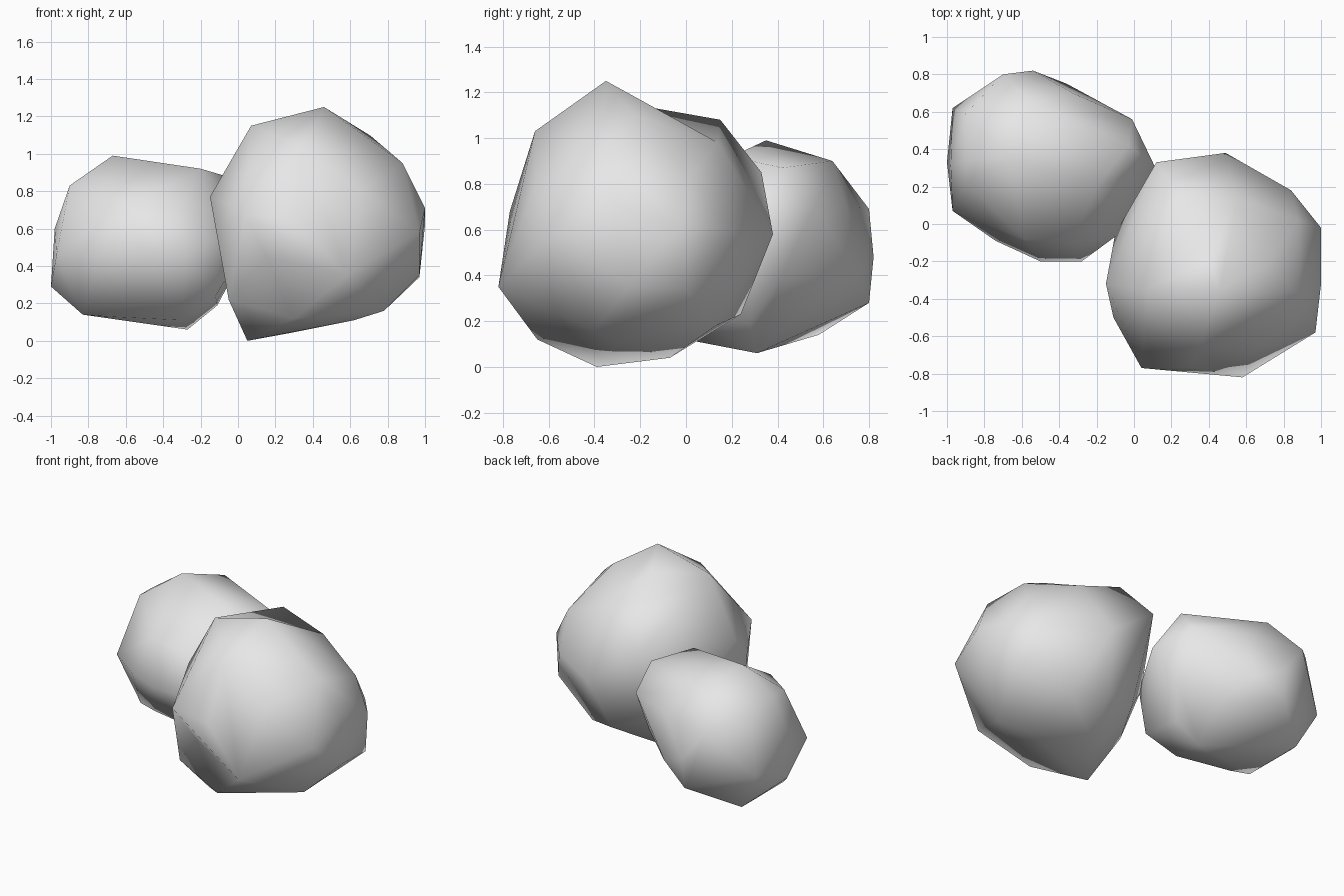
import bpy
import bmesh
import math
from mathutils import Vector
from mathutils.geometry import intersect_point_line

default_cube = bpy.data.objects.get("Cube")
if default_cube:
    bpy.data.objects.remove(default_cube, do_unlink=True)

# One pale stone colour
stone = bpy.data.materials.new("pale_grey_stone")
stone.use_nodes = True
stone_colour = (0.8, 0.8, 0.8, 1)
stone.diffuse_color = stone_colour
stone.node_tree.nodes["Principled BSDF"].inputs["Base Color"].default_value = stone_colour


def position_along(edge, point):
    """Fraction along an edge that lies closest to a point."""
    start, end = (vert.co for vert in edge.verts)
    return min(max(intersect_point_line(point, start, end)[1], 0.1), 0.9)


def distance_to(edge, point):
    start, end = (vert.co for vert in edge.verts)
    return (start.lerp(end, position_along(edge, point)) - point).length


def press_dent(bm, point):
    """Split the nearest ridge and push its new vertex into the stone."""
    edge = min(bm.edges, key=lambda e: distance_to(e, point))
    faces = list(edge.link_faces)
    opposite = [next(v for v in face.verts if v not in edge.verts) for face in faces]
    vert = bmesh.utils.edge_split(edge, edge.verts[0], position_along(edge, point))[1]
    for face, far_vert in zip(faces, opposite):
        bmesh.utils.face_split(face, vert, far_vert)
    vert.co = point


def make_rock(name, centre, radii, corners, dents=()):
    """Stretch a skin over a rounded core and its protruding corners."""
    corners = [Vector(corner) for corner in corners]

    # Rounded core, thinned out wherever a corner takes over
    bm = bmesh.new()
    bmesh.ops.create_icosphere(bm, subdivisions=2, radius=1)
    bmesh.ops.scale(bm, vec=Vector(radii), verts=bm.verts[:])
    bmesh.ops.translate(bm, vec=Vector(centre), verts=bm.verts[:])
    core = [vert.co.copy() for vert in bm.verts
            if min((vert.co - corner).length for corner in corners) > 0.26]
    bm.clear()

    # Skin
    for point in corners + core:
        bm.verts.new(point)
    bmesh.ops.convex_hull(bm, input=bm.verts[:])
    loose = [vert for vert in bm.verts if not vert.link_faces]
    bmesh.ops.delete(bm, geom=loose, context='VERTS')
    for dent in dents:
        press_dent(bm, Vector(dent))
    bmesh.ops.recalc_face_normals(bm, faces=bm.faces[:])

    mesh = bpy.data.meshes.new(name)
    bm.to_mesh(mesh)
    bm.free()
    mesh.materials.append(stone)
    rock = bpy.data.objects.new(name, mesh)
    bpy.context.collection.objects.link(rock)

    # Soft shading, keeping only the hardest ridges crisp
    bpy.ops.object.select_all(action='DESELECT')
    rock.select_set(True)
    bpy.context.view_layer.objects.active = rock
    bpy.ops.object.shade_smooth_by_angle(angle=math.radians(60))


# Larger rock: peak and rim, waist with its front ledge, then underside
make_rock("large_rock", (0.43, -0.22, 0.62), (0.53, 0.55, 0.56), [
    (0.46, -0.35, 1.25), (0.07, -0.35, 1.15), (0.24, 0.15, 1.08),
    (0.35, -0.66, 1.03), (0.55, 0.14, 0.98), (0.88, -0.37, 0.95),
    (0.88, 0.02, 0.83), (0.12, 0.33, 0.85), (-0.15, -0.32, 0.77),
    (0.66, -0.66, 0.8), (1, -0.32, 0.71), (1, -0.02, 0.62),
    (0.04, -0.77, 0.68), (0.31, -0.765, 0.64), (0.49, 0.38, 0.58),
    (0.84, 0.18, 0.6), (-0.11, -0.5, 0.55), (-0.1, -0.05, 0.55),
    (0.97, -0.58, 0.58), (0.58, -0.82, 0.35), (0.97, -0.25, 0.35),
    (0.97, 0, 0.34), (0.4, 0.24, 0.23), (-0.05, -0.56, 0.22),
    (-0.04, -0.18, 0.24), (0.62, 0.13, 0.18), (0.78, -0.4, 0.16),
    (0.3, -0.65, 0.12), (0.62, -0.3, 0.11), (0.27, -0.07, 0.04),
    (0.05, -0.39, 0)],
    dents=[(0.4, -0.19, 1.14), (0.15, -0.66, 0.45)])

# Smaller rock: crown, waist with its back ledge, then underside
make_rock("small_rock", (-0.46, 0.3, 0.52), (0.48, 0.47, 0.41), [
    (-0.67, 0.35, 0.99), (-0.2, 0.2, 0.92), (-0.55, 0.64, 0.9),
    (-0.03, 0.42, 0.87), (-0.9, 0.22, 0.83), (-0.9, 0.34, 0.83),
    (-0.9, 0.59, 0.8), (-0.7, 0.8, 0.69), (0.11, 0.31, 0.62),
    (-0.01, 0.56, 0.7), (-0.98, 0.31, 0.6), (-0.09, -0.06, 0.55),
    (-0.5, -0.2, 0.46), (-0.54, 0.82, 0.48), (-0.36, 0.75, 0.4),
    (-0.74, -0.09, 0.45), (-0.28, -0.2, 0.45), (-0.97, 0.07, 0.46),
    (-0.97, 0.62, 0.4), (-0.01, 0.41, 0.38), (-1, 0.33, 0.29),
    (-0.55, 0.8, 0.28), (-0.12, -0.03, 0.24), (-0.11, 0.28, 0.19),
    (-0.25, 0.54, 0.27), (-0.83, 0.58, 0.14), (-0.83, 0.13, 0.14),
    (-0.7, 0.1, 0.13), (-0.3, 0.05, 0.11), (-0.27, 0.31, 0.06)])
